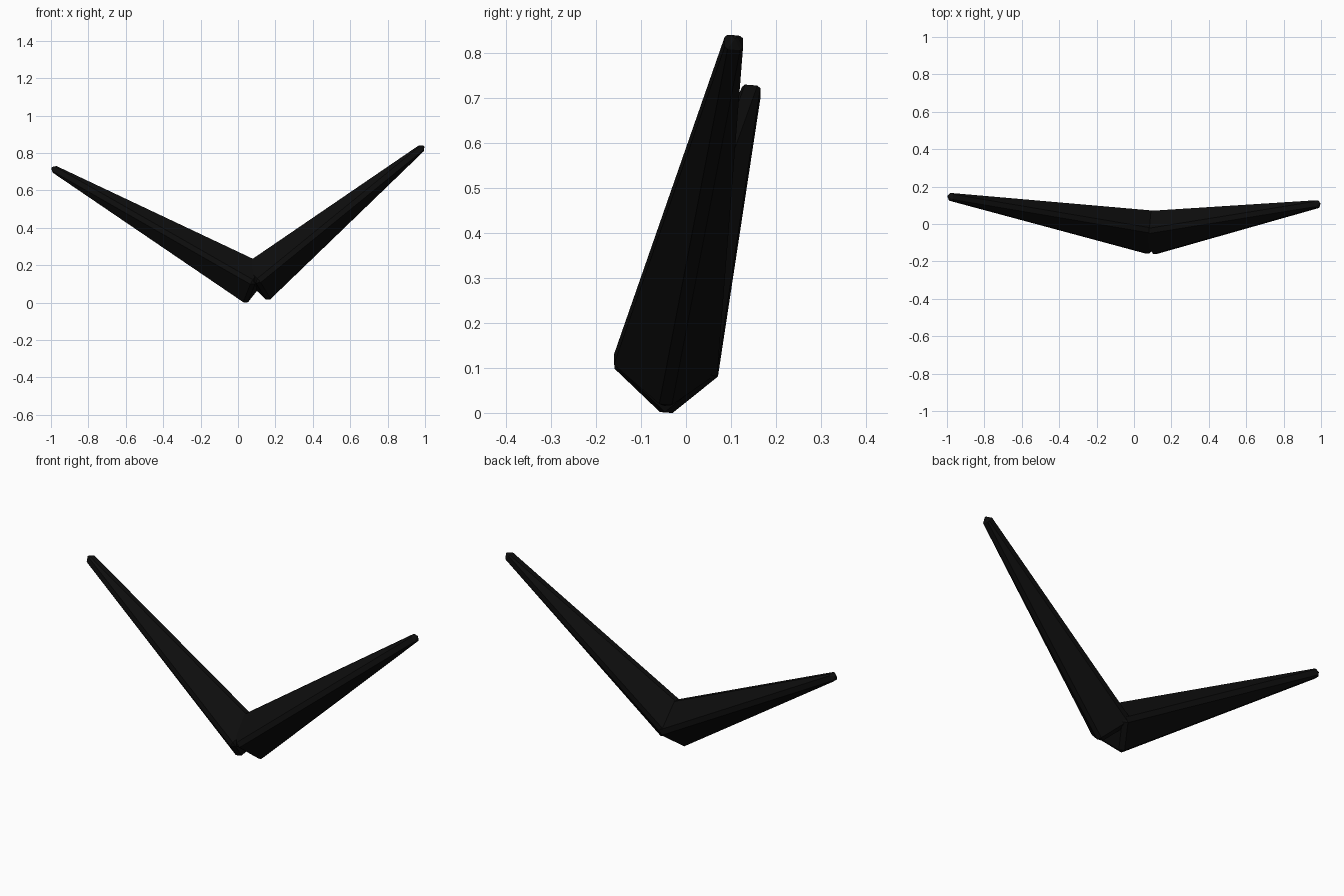
import bpy
import bmesh
from mathutils import Vector, Matrix

cube = bpy.data.objects.get("Cube")
if cube:
    bpy.data.objects.remove(cube, do_unlink=True)

black = bpy.data.materials.new("matte black")
black.use_nodes = True
colour = (0.004, 0.004, 0.004, 1)
black.diffuse_color = colour
black.node_tree.nodes["Principled BSDF"].inputs["Base Color"].default_value = colour


def tapered_arm(name, base, tip, base_radius=0.132, tip_radius=0.033, chamfer=0.02):
    """Four-sided tapered bar from base to tip, corners front/back and up/down."""
    base, tip = Vector(base), Vector(tip)
    axis = (tip - base).normalized()
    back = Vector((0, 1, 0))
    back = (back - axis * back.dot(axis)).normalized()
    side = back.cross(axis)
    frame = Matrix((side, back, axis)).transposed().to_4x4()
    frame.translation = (base + tip) / 2

    bm = bmesh.new()
    bmesh.ops.create_cone(bm, cap_ends=True, segments=4, radius1=base_radius,
                          radius2=tip_radius, depth=(tip - base).length, matrix=frame)
    # chamfer every edge by the same width
    bmesh.ops.bevel(bm, geom=bm.edges[:], offset=chamfer, offset_type='OFFSET',
                    segments=1, affect='EDGES', clamp_overlap=True)
    bmesh.ops.recalc_face_normals(bm, faces=bm.faces[:])
    mesh = bpy.data.meshes.new(name)
    bm.to_mesh(mesh)
    bm.free()
    mesh.materials.append(black)
    arm = bpy.data.objects.new(name, mesh)
    bpy.context.collection.objects.link(arm)
    return arm


# Two arms crossing at the foot
tapered_arm("right_arm", (0.105, -0.047, 0.092), (-0.996, 0.148, 0.721))
tapered_arm("left_arm", (0.085, -0.048, 0.096), (0.994, 0.109, 0.836))
